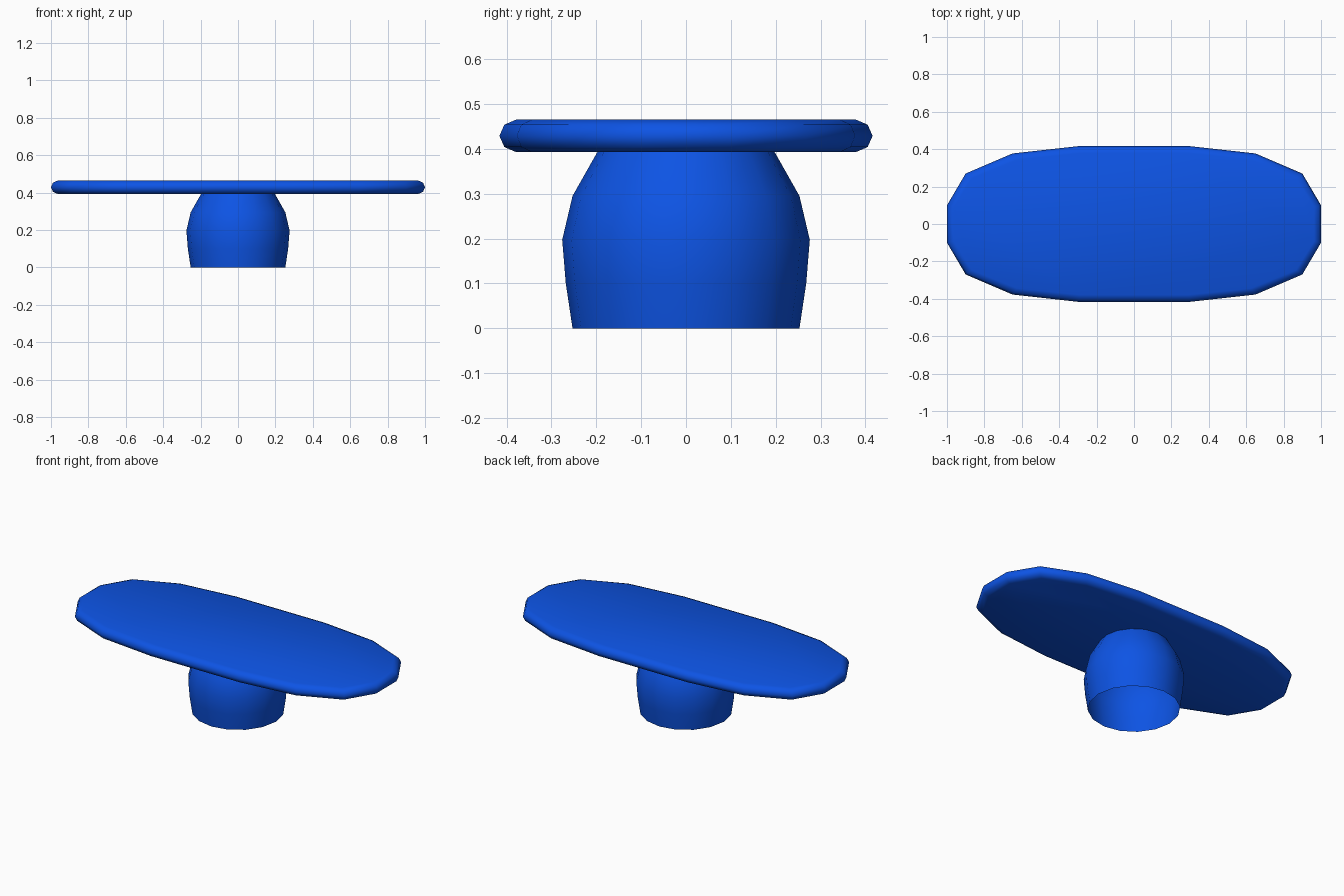
import bpy, bmesh, math

if "Cube" in bpy.data.objects:
    bpy.data.objects.remove(bpy.data.objects["Cube"])

blue = bpy.data.materials.new("bright blue")
blue.diffuse_color = (0.004, 0.088, 0.78, 1)
blue.use_nodes = True
blue.node_tree.nodes["Principled BSDF"].inputs["Base Color"].default_value = blue.diffuse_color


def loft(name, rings, caps):
    """Skin a stack of closed rings, optionally capping both ends."""
    bm = bmesh.new()
    loops = [[bm.verts.new(p) for p in ring] for ring in rings]
    n = len(loops[0])
    for a, b in zip(loops, loops[1:]):
        for i in range(n):
            j = (i + 1) % n
            bm.faces.new((a[i], a[j], b[j], b[i]))
    if caps:
        bm.faces.new(loops[0][::-1])
        bm.faces.new(loops[-1])
    mesh = bpy.data.meshes.new(name)
    bm.to_mesh(mesh)
    bm.free()
    obj = bpy.data.objects.new(name, mesh)
    bpy.context.collection.objects.link(obj)
    mesh.materials.append(blue)
    bpy.ops.object.select_all(action='DESELECT')
    obj.select_set(True)
    bpy.context.view_layer.objects.active = obj
    bpy.ops.object.shade_smooth_by_angle(angle=math.radians(50))
    return obj


# tabletop: 16-sided rounded oval, one quarter mirrored round, with soft edge
quarter = [(1.0, 0.10), (0.90, 0.27), (0.65, 0.377), (0.30, 0.416)]
half = quarter + [(-x, y) for x, y in reversed(quarter)]
outline = half + [(-x, -y) for x, y in half]
edge = [(0.393, 0.037), (0.404, 0.011), (0.429, 0.0), (0.454, 0.011), (0.465, 0.037)]
loft("tabletop",
     [[(x * (1 - d), y * (1 - d / 0.416), z) for x, y in outline] for z, d in edge],
     True)

# pedestal: hollow bulging drum, open underneath
profile = [(0.253, 0), (0.268, 0.1), (0.276, 0.197), (0.253, 0.295), (0.197, 0.394)]
SIDES = 16
loft("pedestal",
     [[(r * math.cos(math.tau * i / SIDES), r * math.sin(math.tau * i / SIDES), z)
       for i in range(SIDES)] for r, z in profile],
     False)
